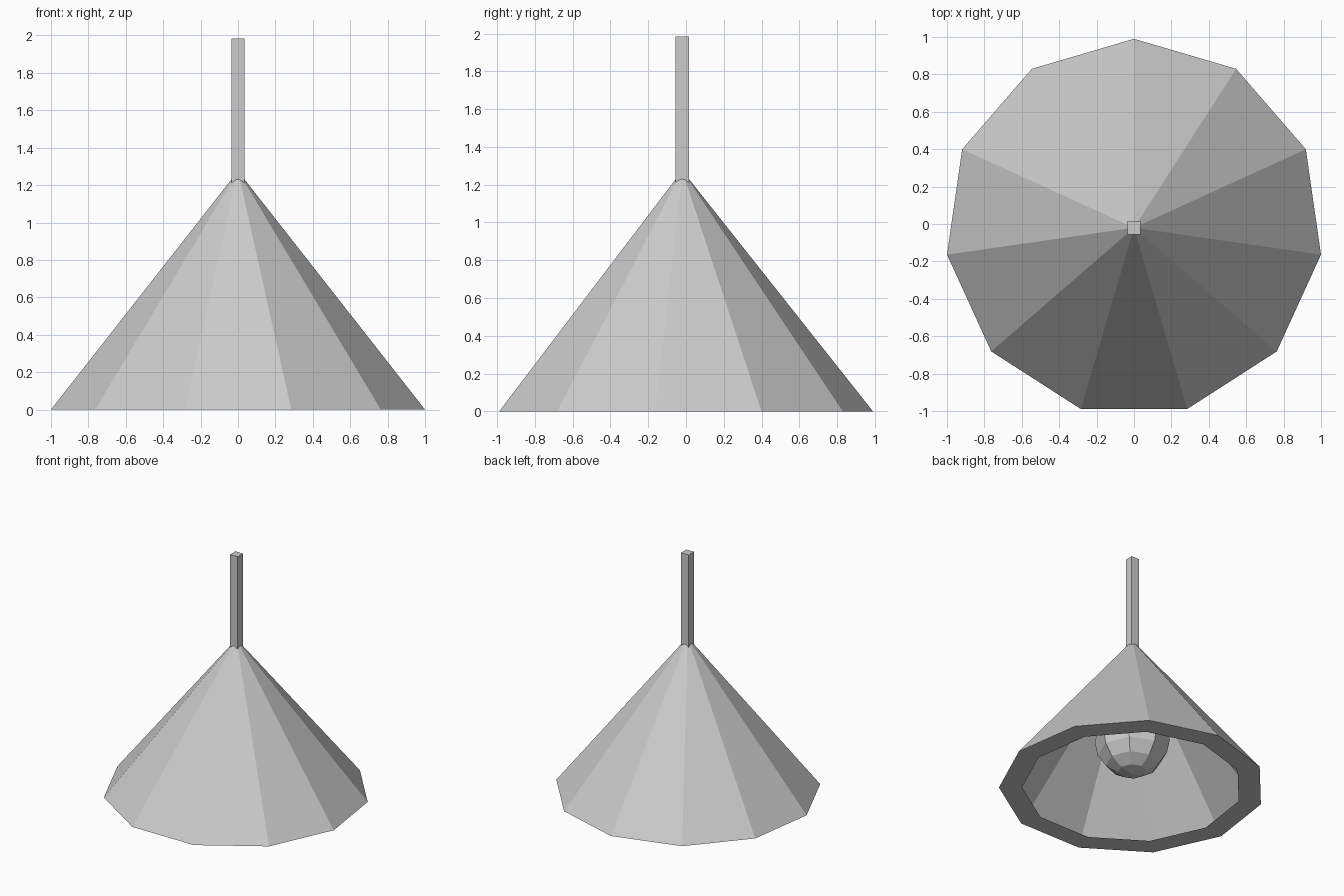
import bpy, bmesh, math

if "Cube" in bpy.data.objects:
    bpy.data.objects.remove(bpy.data.objects["Cube"])

CY = -0.02    # shared axis of all parts
SIDES = 11


def make_object(name, bm):
    bmesh.ops.recalc_face_normals(bm, faces=bm.faces)
    mesh = bpy.data.meshes.new(name)
    bm.to_mesh(mesh)
    bm.free()
    obj = bpy.data.objects.new(name, mesh)
    bpy.context.collection.objects.link(obj)
    obj.location.y = CY
    return obj


def ring(bm, radius, z):
    step = 2 * math.pi / SIDES
    return [bm.verts.new((radius * math.cos(math.pi / 2 + i * step),
                          radius * math.sin(math.pi / 2 + i * step), z))
            for i in range(SIDES)]


# Eleven-sided thin shade with a flat inset rim, open underneath
bm = bmesh.new()
outer, inner = ring(bm, 1.01, 0), ring(bm, 0.835, 0)
tip = bm.verts.new((0, 0, 1.275))
for i in range(SIDES):
    j = (i + 1) % SIDES
    bm.faces.new((outer[i], outer[j], tip))
    bm.faces.new((outer[j], outer[i], inner[i], inner[j]))
make_object("lamp_shade", bm)

# Square hanging rod, running down through the shade to the bulb
ROD_TOP, ROD_BOTTOM, ROD_WIDTH = 1.985, 0.66, 0.07
bm = bmesh.new()
bmesh.ops.create_cube(bm, size=1)
bmesh.ops.scale(bm, vec=(ROD_WIDTH, ROD_WIDTH, ROD_TOP - ROD_BOTTOM), verts=bm.verts)
rod = make_object("hanging_rod", bm)
rod.location.z = (ROD_TOP + ROD_BOTTOM) / 2

# Low-poly round bulb
bm = bmesh.new()
bmesh.ops.create_uvsphere(bm, u_segments=8, v_segments=8, radius=0.285)
bulb = make_object("bulb", bm)
bulb.location.z = 0.395
